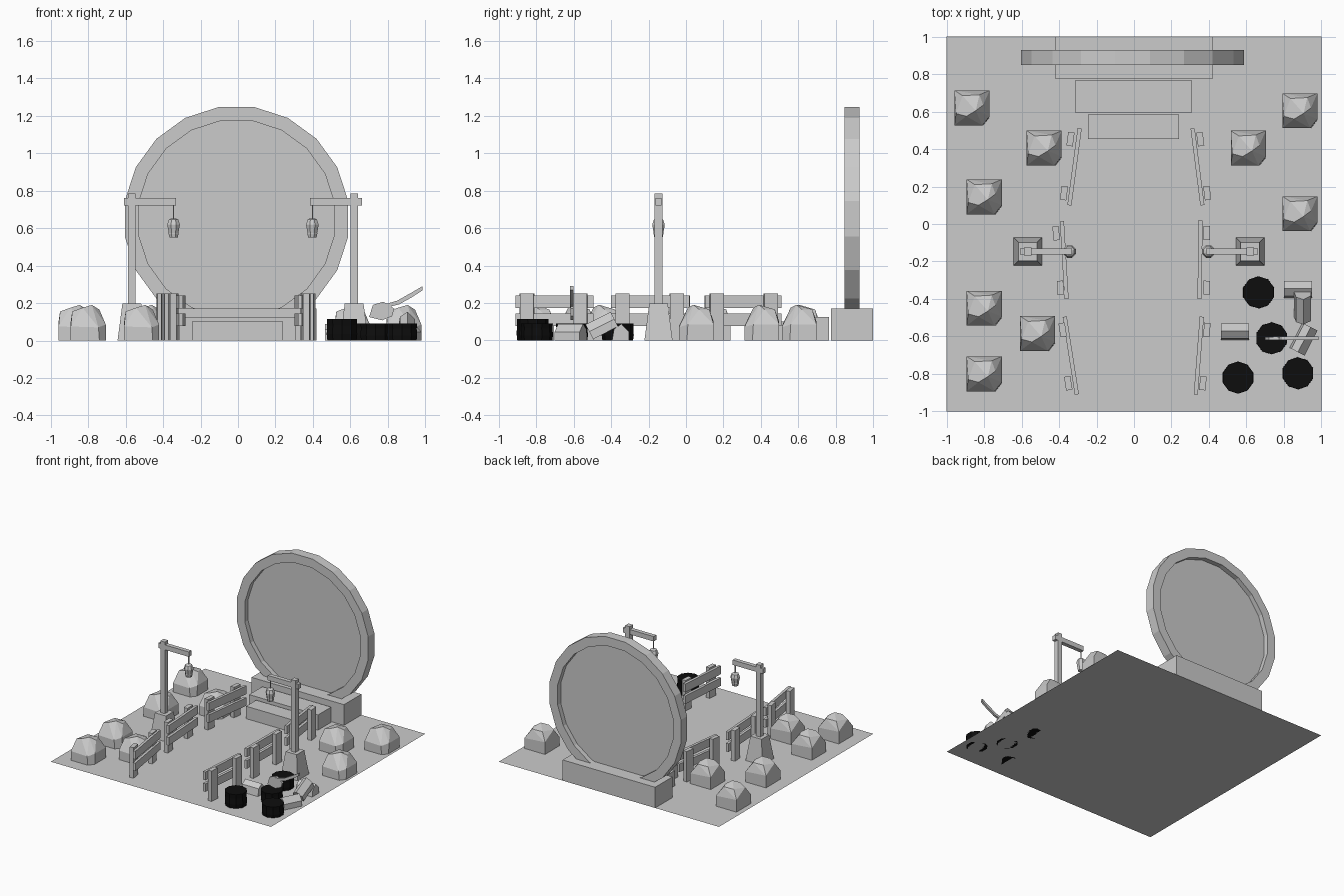
import bpy, bmesh, math
from mathutils import Vector, Matrix

if "Cube" in bpy.data.objects:
    bpy.data.objects.remove(bpy.data.objects["Cube"])


def finish(name, bm, mat=None):
    bmesh.ops.recalc_face_normals(bm, faces=bm.faces[:])
    me = bpy.data.meshes.new(name)
    bm.to_mesh(me)
    bm.free()
    ob = bpy.data.objects.new(name, me)
    bpy.context.collection.objects.link(ob)
    if mat:
        me.materials.append(mat)
    return ob


def box(name, x0, x1, y0, y1, z0, z1, rot=0, taper=1):
    bm = bmesh.new()
    bmesh.ops.create_cube(bm, size=1)
    for v in bm.verts:
        k = taper if v.co.z > 0 else 1
        v.co = Vector((v.co.x * (x1 - x0) * k, v.co.y * (y1 - y0) * k, v.co.z * (z1 - z0)))
    c = Vector(((x0 + x1) / 2, (y0 + y1) / 2, (z0 + z1) / 2))
    bm.transform(Matrix.Translation(c) @ Matrix.Rotation(rot, 4, 'Z'))
    return finish(name, bm)


def prism(name, profile, depth, matrix):
    """Extrude an (x, z) profile along y, centred, then place it."""
    bm = bmesh.new()
    f = bm.faces.new([bm.verts.new((x, -depth / 2, z)) for x, z in profile])
    r = bmesh.ops.extrude_face_region(bm, geom=[f])
    bmesh.ops.translate(bm, vec=(0, depth, 0),
                        verts=[g for g in r['geom'] if isinstance(g, bmesh.types.BMVert)])
    bm.transform(matrix)
    return finish(name, bm)


def lathe(name, profile, n, loc, mat=None):
    bm = bmesh.new()
    rings = [[bm.verts.new((loc[0] + r * math.cos(2 * math.pi * (i + .5) / n),
                            loc[1] + r * math.sin(2 * math.pi * (i + .5) / n), loc[2] + z))
              for i in range(n)] for r, z in profile]
    for a, b in zip(rings, rings[1:]):
        for i in range(n):
            bm.faces.new((a[i], a[(i + 1) % n], b[(i + 1) % n], b[i]))
    bm.faces.new(rings[0])
    bm.faces.new(rings[-1])
    return finish(name, bm, mat)


# Ground sheet
bm = bmesh.new()
bmesh.ops.create_grid(bm, x_segments=1, y_segments=1, size=1)
finish("ground", bm)

# Plinth and steps
box("portal_plinth", -.42, .42, .775, 1, 0, .17)
box("upper_step", -.315, .31, .595, .765, 0, .125)
box("lower_step", -.245, .24, .455, .585, 0, .102)

# Portal ring made of wedge blocks, with a thin disc inside
N, CX, CZ, RO, RI = 20, -.008, .65, .604, .53


def polar(r, i):
    a = 2 * math.pi * (i + .5) / N
    return (r * math.sin(a), r * math.cos(a))


place = Matrix.Translation((CX, .888, CZ))
for i in range(N):
    prism("ring_block", [polar(RI, i), polar(RO, i), polar(RO, i + 1), polar(RI, i + 1)], .08, place)
bm = bmesh.new()
bm.faces.new([bm.verts.new((x, 0, z)) for x, z in [polar(RI, i) for i in range(N)]])
bm.transform(place)
finish("portal_disc", bm)

# Fences: back end, front end, and the two outer posts
fences = [
    ((-.29, .51), (-.345, .10), (-.343, .453), (-.378, .165)),
    ((-.385, .015), (-.36, -.40), (-.42, -.05), (-.397, -.34)),
    ((-.37, -.495), (-.305, -.91), (-.385, -.565), (-.355, -.85)),
    ((.313, .51), (.365, .10), (.358, .453), (.395, .165)),
    ((.355, .02), (.35, -.40), (.392, -.048), (.392, -.34)),
    ((.362, -.495), (.33, -.91), (.393, -.565), (.372, -.85)),
]
for a, b, *posts in fences:
    a, b = Vector(a), Vector(b)
    d, c = a - b, (a + b) / 2
    rot = math.atan2(-d.x, d.y)
    h = d.length / 2
    for z0, z1 in ((.077, .143), (.172, .24)):
        box("fence_rail", c.x - .011, c.x + .011, c.y - h, c.y + h, z0, z1, rot)
    for px, py in posts:
        # each post sits against the outer face of its rails
        px -= math.copysign(.004, px)
        box("fence_post", px - .017, px + .017, py - .037, py + .037, 0, .25, rot)

# Lamp posts, mirrored with a small sideways shift
Y = -.147
for s, x in ((1, -.567), (-1, .62)):
    def X(p, q):
        return sorted((x + s * p, x + s * q))
    box("lamp_base", *X(-.076, .076), Y - .075, Y + .075, 0, .197, taper=.66)
    box("lamp_post", *X(-.02, .02), Y - .021, Y + .021, .19, .785)
    box("lamp_arm", *X(-.042, .235), Y - .017, Y + .017, .72, .76)
    lx = x + s * .223
    box("lamp_cord", lx - .003, lx + .003, Y - .003, Y + .003, .64, .72)
    lathe("lantern", [(.024, 0), (.029, .022), (.028, .025), (.036, .066), (.036, .07),
                      (.027, .095), (.015, .102)], 8, (lx, Y, .55))

# Boulders: one faceted hull repeated
rock = [(-.093, -.093, 0), (.06, -.093, 0), (.094, -.05, 0), (.094, .093, 0), (-.093, .093, 0),
        (-.093, -.093, .075), (.055, -.093, .07), (.094, -.045, .085), (.094, .093, .085),
        (-.093, .093, .10), (-.085, -.03, .155), (-.05, .065, .165), (.04, .07, .165),
        (.02, -.015, .19), (-.03, -.045, .175), (.06, .015, .165)]
for x, y in ((-.865, .62), (-.48, .405), (-.80, .145), (-.80, -.45), (-.515, -.585),
             (-.80, -.80), (.885, .605), (.61, .405), (.885, .055)):
    bm = bmesh.new()
    for p in rock:
        bm.verts.new((p[0] + x, p[1] + y, p[2]))
    r = bmesh.ops.convex_hull(bm, input=bm.verts[:])
    bmesh.ops.delete(bm, geom=[v for v in bm.verts if not v.link_faces], context='VERTS')
    bmesh.ops.dissolve_limit(bm, angle_limit=.06, verts=bm.verts[:], edges=bm.edges[:])
    finish("boulder", bm)

# Dark tree stumps
dark = bpy.data.materials.new("dark_bark")
dark.diffuse_color = (.004, .004, .004, 1)
dark.use_nodes = True
dark.node_tree.nodes["Principled BSDF"].inputs["Base Color"].default_value = dark.diffuse_color
for x, y, h in ((.665, -.365, .09), (.735, -.61, .09), (.555, -.82, .115), (.875, -.797, .09)):
    lathe("stump", [(.082, 0), (.086, h * .3), (.083, h * .7), (.085, h)], 10, (x, y, 0), dark)

# Split logs, the third leaning on the second
wedge = [(-.045, 0), (.045, 0), (.045, .045), (.005, .088), (-.035, .06)]


def log(x, y, z, rot, tilt=0, length=.15):
    prism("split_log", wedge, length, Matrix.Translation((x, y, z))
          @ Matrix.Rotation(math.radians(rot), 4, 'Z') @ Matrix.Rotation(math.radians(tilt), 4, 'X'))


log(.54, -.575, 0, 90)
log(.875, -.35, 0, 90)
log(.90, -.43, .04, 0, 27)
log(.905, -.615, 0, -27)

# Axe stuck in a stump
at = Matrix.Translation((0, -.61, 0))
prism("axe_head", [(.70, .125), (.72, .19), (.775, .207), (.835, .17), (.822, .13), (.77, .108)], .016, at)
prism("axe_handle", [(.745, .175), (.80, .178), (.86, .193), (.93, .232), (.985, .268), (.985, .29),
                     (.92, .252), (.85, .213), (.80, .198), (.745, .195)], .018, at)
